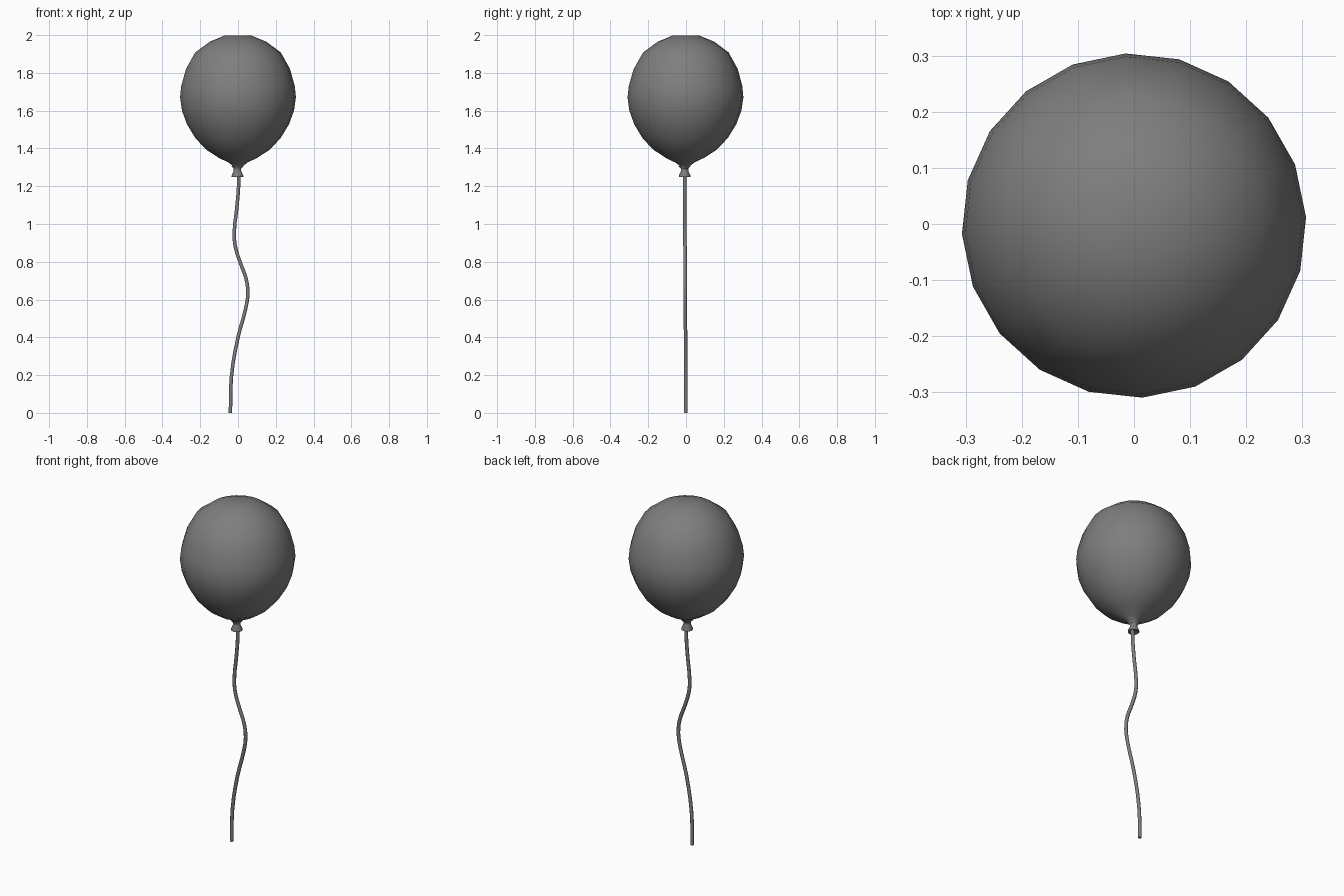
import bpy, bmesh
from math import sin, cos, pi, radians
from mathutils import Vector

cube = bpy.data.objects.get("Cube")
if cube:
    bpy.data.objects.remove(cube, do_unlink=True)

grey = bpy.data.materials.new("dark grey rubber")
grey.use_nodes = True
colour = (0.21, 0.21, 0.21, 1)
grey.diffuse_color = colour
grey.node_tree.nodes["Principled BSDF"].inputs["Base Color"].default_value = colour


def lathe(name, profile, sides, turn, lean):
    """Spin (radius, height) points; lean shifts the lower rings in y."""
    bm = bmesh.new()
    rings = []
    top, bottom = profile[0][1], profile[-1][1]
    for r, z in profile:
        shift = lean * (top - z) / (top - bottom)
        rings.append([bm.verts.new((r * cos(turn + 2 * pi * i / sides),
                                    r * sin(turn + 2 * pi * i / sides) + shift, z))
                      for i in range(sides)])
    for a, b in zip(rings, rings[1:]):
        for i in range(sides):
            j = (i + 1) % sides
            bm.faces.new((a[i], b[i], b[j], a[j]))
    # Close both ends with a fan
    for ring in (rings[0], rings[-1]):
        centre = bm.verts.new(sum((v.co for v in ring), Vector()) / sides)
        for i in range(sides):
            bm.faces.new((centre, ring[i], ring[(i + 1) % sides]))
    bmesh.ops.recalc_face_normals(bm, faces=bm.faces)
    mesh = bpy.data.meshes.new(name)
    bm.to_mesh(mesh)
    bm.free()
    obj = bpy.data.objects.new(name, mesh)
    bpy.context.collection.objects.link(obj)
    mesh.materials.append(grey)
    return obj


def smooth(obj, angle):
    bpy.ops.object.select_all(action="DESELECT")
    obj.select_set(True)
    bpy.context.view_layer.objects.active = obj
    bpy.ops.object.shade_smooth_by_angle(angle=radians(angle))


# Inflated body, tapering to the neck
body = lathe("balloon_body", [
    (0.07, 1.998), (0.15, 1.965), (0.227, 1.908), (0.276, 1.82),
    (0.301, 1.73), (0.307, 1.67), (0.297, 1.6), (0.27, 1.527),
    (0.226, 1.455), (0.17, 1.395), (0.105, 1.352), (0.05, 1.325),
    (0.03, 1.31), (0.018, 1.295)], 20, radians(2.8), -0.006)
smooth(body, 60)

# Tied neck with a flared lip
knot = lathe("balloon_knot", [
    (0.032, 1.306), (0.02, 1.294), (0.02, 1.28), (0.031, 1.256),
    (0.031, 1.249), (0.014, 1.256)], 12, 0, 0)
knot.location = (-0.003, -0.007, 0)
smooth(knot, 50)

# Wavy string hanging from the knot
path = [(0.004, 1.27), (0.003, 1.2), (-0.007, 1.08), (-0.019, 0.97),
        (-0.016, 0.89), (0.014, 0.79), (0.043, 0.71), (0.052, 0.63),
        (0.04, 0.55), (0.0, 0.4), (-0.035, 0.19), (-0.04, 0.0)]
curve = bpy.data.curves.new("string", "CURVE")
curve.dimensions = "3D"
curve.bevel_depth = 0.01
curve.bevel_resolution = 2
curve.resolution_u = 3
curve.use_fill_caps = True
curve.materials.append(grey)
spline = curve.splines.new("BEZIER")
spline.bezier_points.add(len(path) - 1)
for point, (x, z) in zip(spline.bezier_points, path):
    point.co = (x, -0.006 * z, z)
    point.handle_left_type = point.handle_right_type = "AUTO"
string = bpy.data.objects.new("string", curve)
bpy.context.collection.objects.link(string)
bpy.ops.object.select_all(action="DESELECT")
string.select_set(True)
bpy.context.view_layer.objects.active = string
bpy.ops.object.convert(target="MESH")
smooth(bpy.context.view_layer.objects.active, 60)
